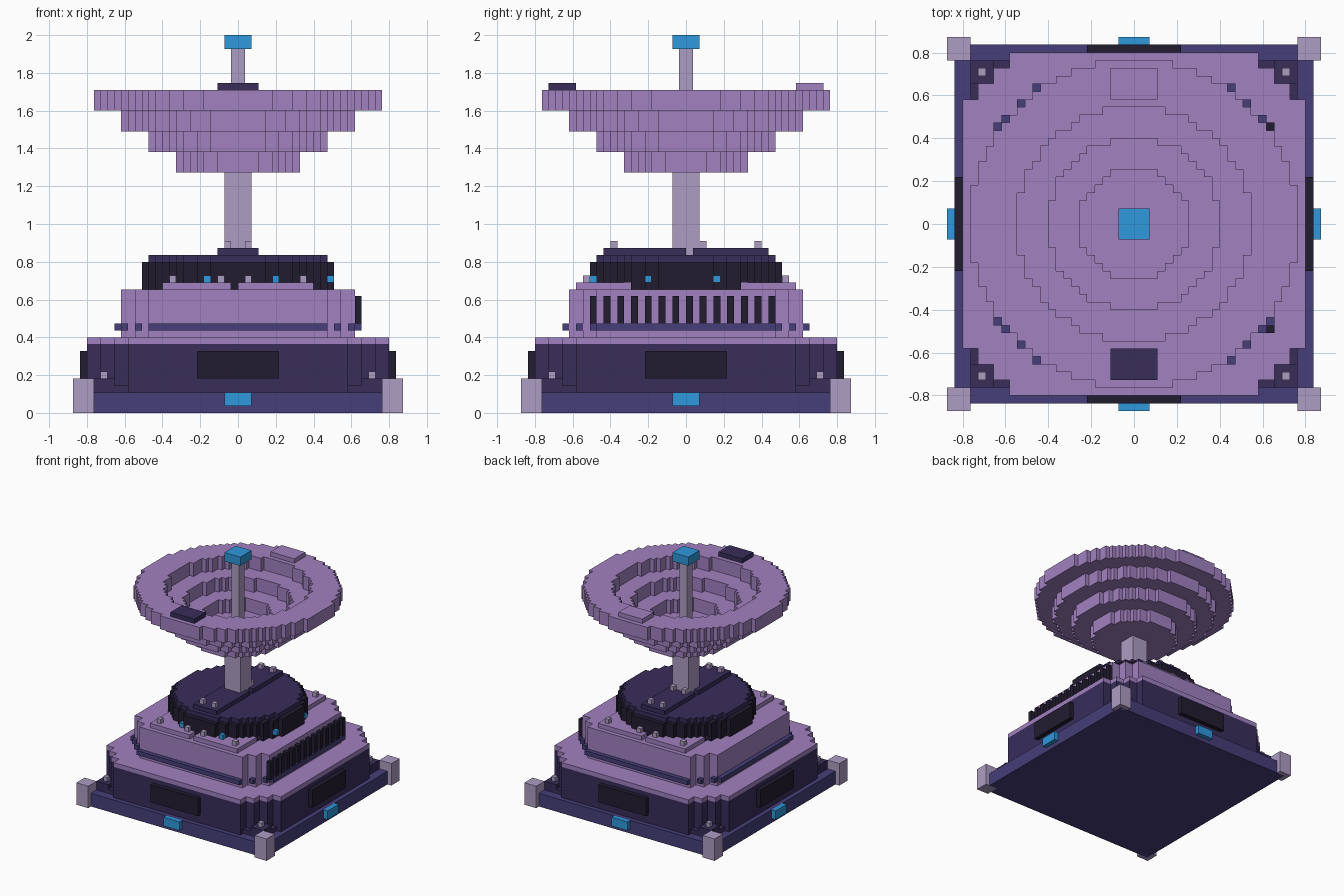
import bpy, bmesh, math

if "Cube" in bpy.data.objects:
    bpy.data.objects.remove(bpy.data.objects["Cube"])

U = 2 / 55  # voxel size; every dimension below is counted in voxels


def material(name, rgb):
    lin = [(c / 255 / 12.92) if c < 11 else ((c / 255 + 0.055) / 1.055) ** 2.4 for c in rgb]
    m = bpy.data.materials.new(name)
    m.diffuse_color = (*lin, 1)
    m.use_nodes = True
    m.node_tree.nodes["Principled BSDF"].inputs["Base Color"].default_value = m.diffuse_color
    return m


PURPLE = material("purple", (161, 129, 192))
DARK = material("dark_purple", (56, 45, 90))
BLACK = material("near_black", (34, 28, 48))
NAVY = material("navy", (70, 62, 122))
PALE = material("pale_metal", (174, 157, 196))
BLUE = material("blue_light", (46, 152, 220))


def finish(name, bm, mat):
    bmesh.ops.recalc_face_normals(bm, faces=bm.faces)
    me = bpy.data.meshes.new(name)
    bm.to_mesh(me)
    bm.free()
    me.materials.append(mat)
    ob = bpy.data.objects.new(name, me)
    bpy.context.collection.objects.link(ob)
    return ob


def boxes(name, mat, items):
    """One object from boxes given as (x0, x1, y0, y1, z0, z1)."""
    bm = bmesh.new()
    for x0, x1, y0, y1, z0, z1 in items:
        vs = bmesh.ops.create_cube(bm, size=1)["verts"]
        for v in vs:
            v.co = ((x0 + (v.co.x + .5) * (x1 - x0)) * U,
                    (y0 + (v.co.y + .5) * (y1 - y0)) * U,
                    (z0 + (v.co.z + .5) * (z1 - z0)) * U)
    return finish(name, bm, mat)


def slab(name, mat, inside, z0, z1, reach=24):
    """Stepped slab: every cell whose centre passes inside(|x|, |y|), extruded z0..z1."""
    span = range(-reach, reach)
    cells = {(i, j) for i in span for j in span if inside(abs(i + .5), abs(j + .5))}
    bm = bmesh.new()

    def quad(*pts):
        bm.faces.new([bm.verts.new((x * U, y * U, z * U)) for x, y, z in pts])

    for i, j in cells:
        ring = [(i, j), (i + 1, j), (i + 1, j + 1), (i, j + 1)]
        quad(*[(x, y, z1) for x, y in ring])
        quad(*[(x, y, z0) for x, y in reversed(ring)])
        for k, (dx, dy) in enumerate([(0, -1), (1, 0), (0, 1), (-1, 0)]):
            if (i + dx, j + dy) not in cells:
                a, b = ring[k], ring[(k + 1) % 4]
                quad((*a, z0), (*b, z0), (*b, z1), (*a, z1))
    bmesh.ops.remove_doubles(bm, verts=bm.verts, dist=U / 100)
    return finish(name, bm, mat)


def four_sides(x, y0, y1, z0, z1):
    """A box on the front face plus its copies on the other three sides."""
    return [(-x, x, -y1, -y0, z0, z1), (-x, x, y0, y1, z0, z1),
            (-y1, -y0, -x, x, z0, z1), (y0, y1, -x, x, z0, z1)]


def corners(a, b, z0, z1):
    """A square box repeated at the four corners."""
    def r(s):
        return (a, b) if s > 0 else (-b, -a)
    return [(*r(sx), *r(sy), z0, z1) for sx in (-1, 1) for sy in (-1, 1)]


def disc(outer, inner=0):
    return lambda a, b: inner <= math.hypot(a, b) <= outer


# Ground plate, corner posts and side lights
boxes("ground_plate", NAVY, [(-23, 23, -23, 23, 0, 3)])
boxes("corner_posts", PALE, corners(21, 24, 0, 5))
boxes("base_lights", BLUE, four_sides(2, 23, 24, 1, 3))


# Lower housing with stepped corners, lid and side panels
def lower(a, b):
    return max(a, b) < 22 and a // 2 + b // 2 <= 17


slab("lower_housing", DARK, lower, 3, 10)
slab("lower_lid", PURPLE, lower, 10, 11)
boxes("side_panels", BLACK, four_sides(6, 21.9, 23, 5, 9))
boxes("corner_ledges", DARK, corners(16, 21, 3, 4) + corners(18, 21, 3, 5))
boxes("corner_bolts", PALE, corners(19, 20, 5, 6))


# Upper housing with trim band and cooling fins on the right
def upper(a, b):
    return max(a, b) < 17 and (a + 1) // 2 + (b + 1) // 2 <= 14


def trim(a, b):
    side = min(a, b) < 13 and 17 < max(a, b) < 18
    return side or (a, b) in [(14.5, 15.5), (16.5, 13.5)]


slab("upper_housing", PURPLE, upper, 11, 18)
slab("trim_band", NAVY, trim, 12, 13)
boxes("cooling_fins", BLACK, [(17, 18, y, y + 1, 13, 17) for y in range(-14, 14, 2)])

# Bolted plates, front and back of the drum
boxes("deck_plates", PURPLE, [(x0, x1, y0, y0 + 8, 18, 19)
                              for x0, x1 in ((-11, -1), (0, 11)) for y0 in (-16, 8)])
boxes("deck_bolts", PALE, [(x, x + 1, y, y + 1, 19, 20)
                           for x in (-10, -3, 1, 9) for y in (-15, 14)])

# Turntable drum with its lights and cap
slab("drum", BLACK, disc(14), 18, 22)
slab("drum_cap", DARK, disc(13), 22, 23)
boxes("drum_lights", BLUE, [(x, x + 1, y, y + 1, 19, 20) for x, y in
                            ((-5, -14), (5, -14), (13, -6), (13, 4))])
boxes("cap_plates", DARK, [(-3, 3, -12, 0, 23, 24), (-3, 3, 1, 12, 23, 24)])
boxes("cap_bolts", PALE, [(x, x + 1, y, y + 1, 24, 25) for x in (-2, 1) for y in (-11, 2, 10)])

# Mast, feed rod and beacon
boxes("mast", PALE, [(-2, 2, -2, 2, 23, 35)])
boxes("feed_rod", PALE, [(-1, 1, -1, 1, 38, 53)])
boxes("beacon", BLUE, [(-2, 2, -2, 2, 53, 55)])

# Dish: solid floor and three widening rings
for k, (outer, inner) in enumerate(((9, 0), (13, 7), (17, 11), (21, 15))):
    slab(f"dish_tier_{k + 1}", PURPLE, disc(outer, inner), 35 + 3 * k, 38 + 3 * k)
boxes("rim_plate_front", DARK, [(-3, 3, -20, -16, 47, 48)])
boxes("rim_plate_back", PURPLE, [(-3, 3, 16, 20, 47, 48)])
